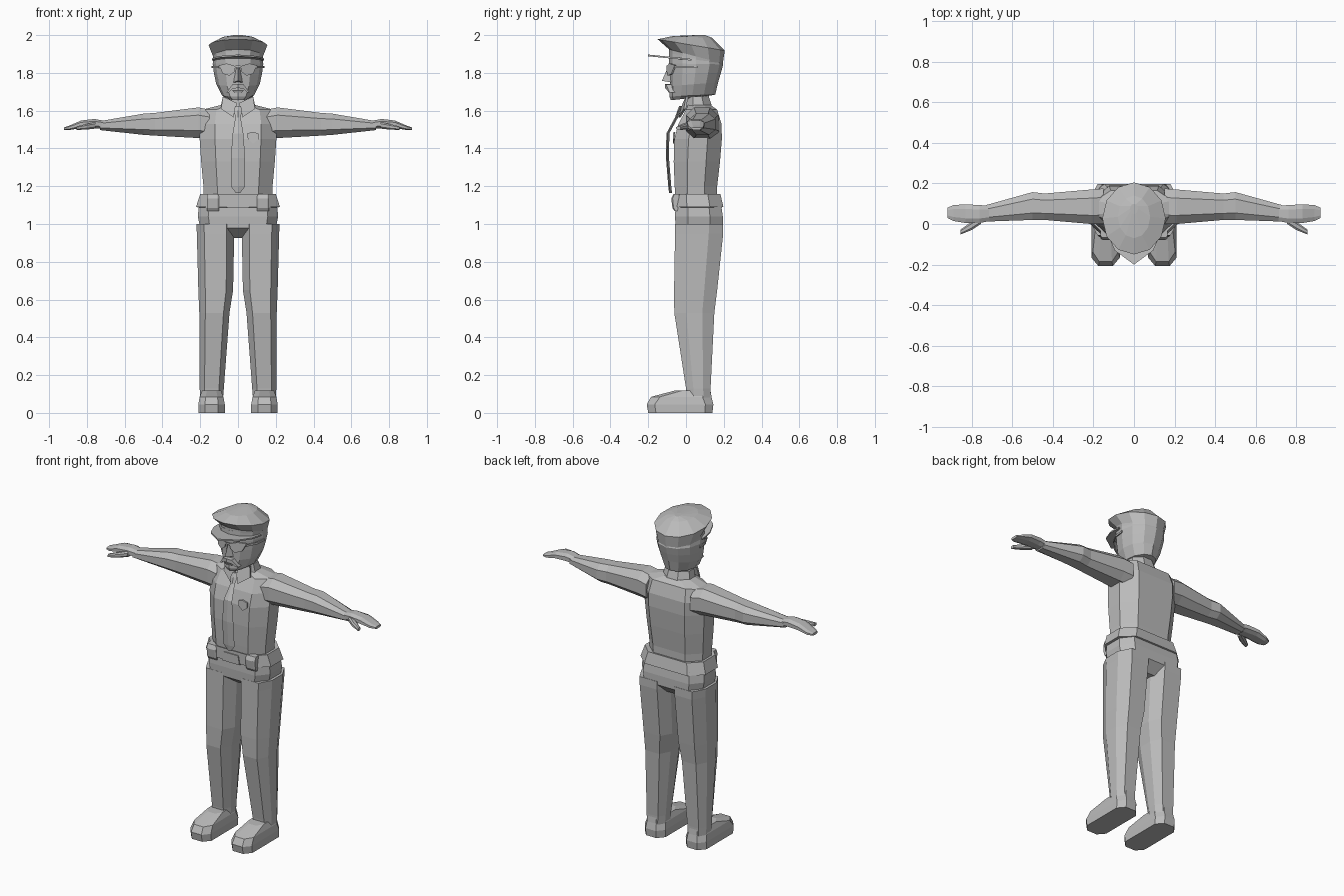
import bpy, bmesh, math
from mathutils import Vector

grey = bpy.data.materials.new("plain_grey")
grey.diffuse_color = (0.5, 0.5, 0.5, 1)


def build(name, verts, faces, mirror=False):
    me = bpy.data.meshes.new(name)
    me.from_pydata(verts, [], faces)
    bm = bmesh.new()
    bm.from_mesh(me)
    bmesh.ops.recalc_face_normals(bm, faces=bm.faces)
    bm.to_mesh(me)
    bm.free()
    me.materials.append(grey)
    ob = bpy.data.objects.new(name, me)
    bpy.context.collection.objects.link(ob)
    if mirror:
        ob.modifiers.new("mirror", 'MIRROR')
    return ob


def loft(name, rings, mirror=False):
    n = len(rings[0])
    verts = [p for r in rings for p in r]
    faces = [(k * n + i, k * n + (i + 1) % n, (k + 1) * n + (i + 1) % n, (k + 1) * n + i)
             for k in range(len(rings) - 1) for i in range(n)]
    faces += [tuple(range(n)), tuple(range(len(verts) - n, len(verts)))]
    return build(name, verts, faces, mirror)


def octo(x0, x1, y0, y1, z, cx=0.3, cy=0.3):
    """Horizontal chamfered rectangle."""
    a, b = (x1 - x0) * cx, (y1 - y0) * cy
    return [(x0 + a, y0, z), (x1 - a, y0, z), (x1, y0 + b, z), (x1, y1 - b, z),
            (x1 - a, y1, z), (x0 + a, y1, z), (x0, y1 - b, z), (x0, y0 + b, z)]


def across(x, y0, y1, z0, z1, c=0.25):
    """Chamfered rectangle standing across the arm."""
    return [(x, p[0], p[1]) for p in octo(y0, y1, z0, z1, 0, c, c)]


def oval(rx, yf, yb, zf, zb, n=12):
    """Tilted oval ring; zf is the front height, zb the back height."""
    out = []
    for i in range(n):
        a = 2 * math.pi * i / n
        t = 0.5 - 0.5 * math.cos(a)
        out.append((rx * math.sin(a), yf + (yb - yf) * t, zf + (zb - zf) * t))
    return out


def plate(name, pts, depth, mirror=False):
    """Front-facing outline of (x, y, z), thickened backwards."""
    return loft(name, [pts, [(x, y + depth, z) for x, y, z in pts]], mirror)


# Shirt body
torso = [(0.18, -0.055, 0.165, 1.12), (0.183, -0.06, 0.165, 1.2), (0.195, -0.065, 0.18, 1.33),
         (0.203, -0.062, 0.19, 1.45), (0.205, -0.04, 0.188, 1.53), (0.19, 0.0, 0.165, 1.605),
         (0.09, 0.01, 0.13, 1.63)]
loft("shirt", [octo(-w, w, f, b, z, 0.2, 0.3) for w, f, b, z in torso])

# Trousers: hips and legs
hips = [(0.1, 0.02, 0.14, 0.925), (0.2, -0.055, 0.195, 0.98), (0.213, -0.058, 0.195, 1.04),
        (0.205, -0.055, 0.185, 1.11)]
loft("hips", [octo(-w, w, f, b, z, 0.13, 0.27) for w, f, b, z in hips])
leg = [(0.08, 0.2, 0.005, 0.13, 0.07), (0.075, 0.203, 0.0, 0.13, 0.13),
       (0.045, 0.205, -0.062, 0.15, 0.53), (0.026, 0.21, -0.063, 0.165, 0.65),
       (0.02, 0.218, -0.058, 0.197, 0.95), (0.02, 0.22, -0.057, 0.197, 1.0)]
loft("trouser_leg", [octo(a, b, f, k, z, 0.2, 0.3) for a, b, f, k, z in leg], True)

# Shoes
shoe = [[(x * s + 0.14, y, z) for x, y, z in ring] for s, ring in [
    (1, octo(-0.07, 0.07, -0.2, 0.14, 0.0, 0.25, 0.12)),
    (1, octo(-0.07, 0.07, -0.208, 0.145, 0.045, 0.25, 0.12)),
    (0.9, octo(-0.07, 0.07, -0.185, 0.135, 0.085, 0.25, 0.15))]]
shoe.append([(x, y, 0.1 if y < -0.1 else 0.13)
             for x, y, z in octo(0.085, 0.195, -0.15, 0.13, 0, 0.25, 0.5)])
shoe[-1] = [(x, y, z) for (x, y, z) in octo(0.09, 0.19, -0.06, 0.13, 0.118, 0.25, 0.2)]
loft("shoe", shoe, True)

# Arms, flat hands and thumbs
arm = [(0.15, -0.0, 0.175, 1.45, 1.605), (0.21, 0.0, 0.17, 1.455, 1.617), (0.44, 0.02, 0.15, 1.468, 1.588),
       (0.5, 0.02, 0.157, 1.472, 1.584), (0.73, 0.012, 0.093, 1.497, 1.545)]
loft("arm", [across(*a) for a in arm], True)
hand = [(0.71, 0.015, 0.09, 1.505, 1.547), (0.76, 0.005, 0.093, 1.507, 1.556), (0.83, 0.005, 0.097, 1.508, 1.548),
        (0.89, 0.015, 0.093, 1.498, 1.522), (0.92, 0.03, 0.08, 1.497, 1.512)]
loft("hand", [across(*a) for a in hand], True)
thumb = [(0.755, 0.0, 0.04, 1.505, 1.54), (0.80, -0.03, 0.012, 1.5, 1.53), (0.855, -0.052, -0.028, 1.498, 1.517)]
loft("thumb", [across(*a) for a in thumb], True)

# Belt, buckle and pouches
loft("belt", [octo(-w, w, f, b, z, 0.17, 0.27) for w, f, b, z in [
    (0.19, -0.05, 0.17, 1.085), (0.222, -0.066, 0.198, 1.09), (0.2, -0.066, 0.182, 1.16),
    (0.175, -0.05, 0.16, 1.155)]])
plate("buckle", [(-0.06, -0.072, 1.085), (0.06, -0.072, 1.085), (0.05, -0.072, 1.14), (-0.05, -0.072, 1.14)], 0.02)
loft("belt_pouch", [octo(0.1, 0.165, f, -0.03, z, 0.15, 0.15) for f, z in [
    (-0.062, 1.07), (-0.072, 1.085), (-0.078, 1.135), (-0.066, 1.16)]], True)

# Neck and collar
loft("neck", [octo(-0.07, 0.07, 0.0, 0.125, 1.58), octo(-0.068, 0.068, 0.0, 0.12, 1.7)])
loft("collar", [octo(-w, w, f, b, z) for w, f, b, z in [
    (0.1, -0.015, 0.14, 1.605), (0.09, -0.005, 0.135, 1.63), (0.08, 0.0, 0.12, 1.675)]])
plate("collar_point", [(0.005, -0.018, 1.64), (0.025, -0.04, 1.565), (0.09, -0.012, 1.61), (0.08, 0.0, 1.675)],
      0.012, True)

# Tie
tie = [(0.015, -0.03, 1.625), (0.022, -0.04, 1.6), (0.014, -0.052, 1.565), (0.028, -0.098, 1.48),
       (0.038, -0.1, 1.35), (0.038, -0.088, 1.2), (0.012, -0.084, 1.165)]
loft("tie", [[(-w, y, z), (0, y - 0.006, z), (w, y, z), (0, y + 0.01, z)] for w, y, z in tie])

# Badge
plate("badge", [(x, -0.07 + max(0, z - 1.47) * 0.25, z) for x, z in [
    (0.05, 1.48), (0.075, 1.488), (0.108, 1.48), (0.11, 1.45), (0.08, 1.425), (0.052, 1.45)]], 0.009)

# Head
head = [(0.055, -0.08, 0.1, 1.655, 1.675), (0.085, -0.088, 0.155, 1.675, 1.685), (0.115, -0.085, 0.17, 1.73, 1.75),
        (0.127, -0.088, 0.185, 1.79, 1.8), (0.134, -0.09, 0.197, 1.85, 1.845), (0.128, -0.09, 0.185, 1.91, 1.88)]
loft("head", [oval(*h) for h in head])

# Nose, moustache, lip and dark glasses
build("nose", [(-0.01, -0.086, 1.825), (0.01, -0.086, 1.825), (0.024, -0.08, 1.75), (-0.024, -0.08, 1.75),
               (0, -0.128, 1.758), (0, -0.1, 1.82)],
      [(0, 5, 4, 3), (1, 2, 4, 5), (0, 1, 5), (3, 4, 2), (0, 3, 2, 1)])
plate("moustache", [(0, -0.112, 1.742), (0.03, -0.106, 1.738), (0.062, -0.085, 1.695), (0.048, -0.092, 1.697),
                    (0.03, -0.106, 1.716), (0, -0.112, 1.72)], 0.03, True)
plate("lower_lip", [(-0.03, -0.092, 1.708), (0, -0.1, 1.71), (0.03, -0.092, 1.708), (0.02, -0.09, 1.695),
                    (-0.02, -0.09, 1.695)], 0.02)
plate("glasses_lens", [(0.012, -0.103, 1.835), (0.02, -0.102, 1.805), (0.045, -0.096, 1.785), (0.08, -0.078, 1.795),
                       (0.1, -0.06, 1.84), (0.06, -0.09, 1.85)], 0.008, True)
plate("glasses_bridge", [(-0.014, -0.104, 1.828), (0.014, -0.104, 1.828), (0.014, -0.104, 1.838),
                         (-0.014, -0.104, 1.838)], 0.006)
loft("glasses_arm", [[(x, y, 1.825), (x + 0.006, y, 1.825), (x + 0.006, y, 1.837), (x, y, 1.837)]
                     for x, y in [(0.096, -0.062), (0.128, 0.0), (0.134, 0.06)]], True)

# Cap: band, flared crown, gently domed top
cap = [(0.13, -0.088, 0.192, 1.88, 1.84), (0.132, -0.09, 0.195, 1.925, 1.85), (0.156, -0.15, 0.205, 1.978, 1.918),
       (0.08, -0.07, 0.14, 1.995, 1.985), (0.02, 0.05, 0.1, 2.0, 2.0)]
loft("cap", [oval(*c) for c in cap])

# Cap visor
rim = [(-0.138, 0.03), (-0.13, -0.05), (-0.095, -0.13), (0, -0.2), (0.095, -0.13), (0.13, -0.05), (0.138, 0.03)]
loft("visor", [[(x, y, 1.868 - 0.1 * y + d) for x, y in rim] for d in (0, 0.009)])
